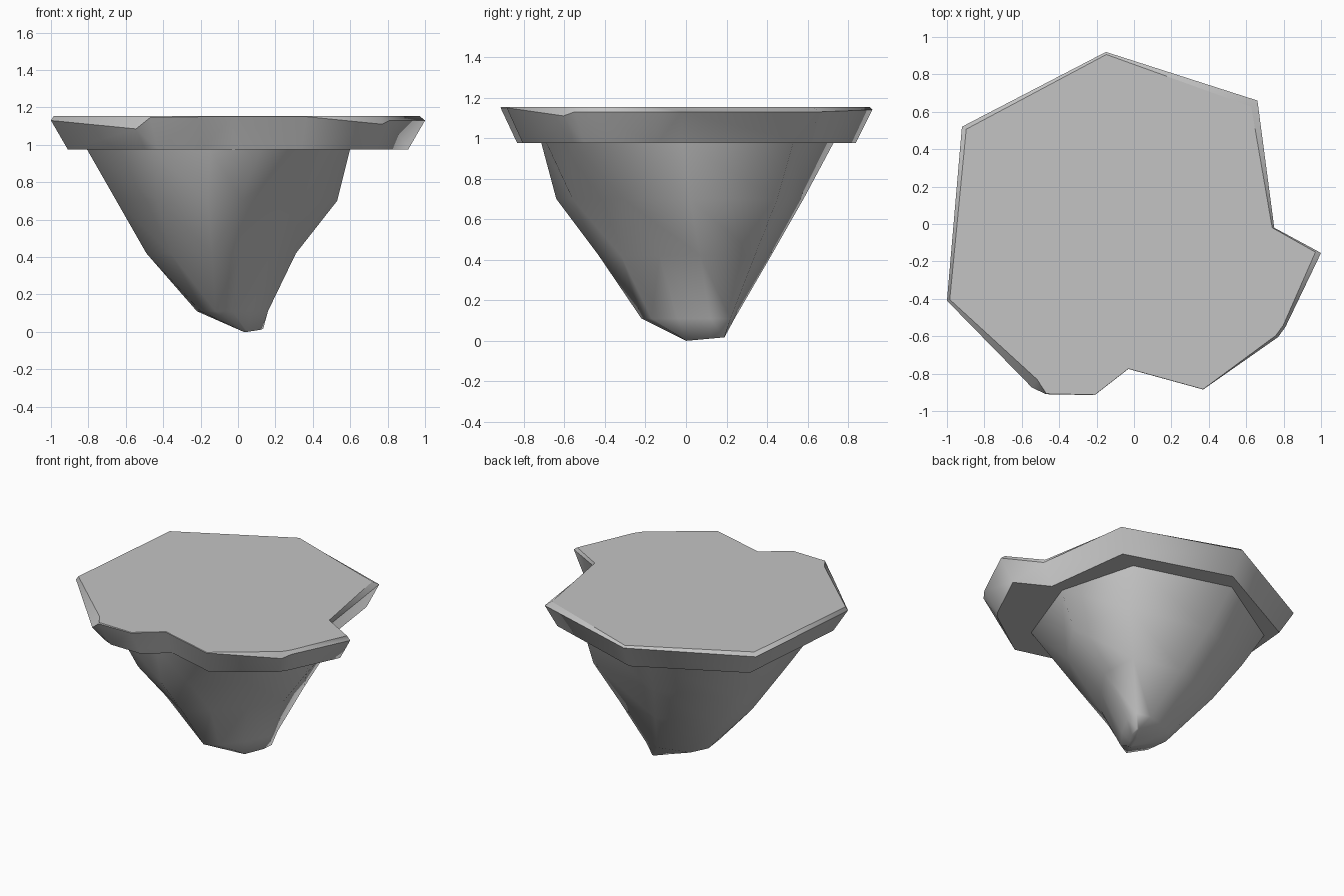
import bpy, bmesh

cube = bpy.data.objects.get("Cube")
if cube:
    bpy.data.objects.remove(cube)

GREY = (0.55, 0.55, 0.55)
stone = bpy.data.materials.new("grey stone")
stone.use_nodes = True
stone.diffuse_color = (*GREY, 1)
stone.node_tree.nodes["Principled BSDF"].inputs["Base Color"].default_value = (*GREY, 1)


def loft(name, rings, sharp_rings):
    """Skin a stack of equal-length point rings, smooth shaded except across the chosen rings."""
    bm = bmesh.new()
    loops = [[bm.verts.new(point) for point in ring] for ring in rings]
    for low, high in zip(loops, loops[1:]):
        for i in range(len(low)):
            j = (i + 1) % len(low)
            bm.faces.new((low[i], low[j], high[j], high[i]))
    bm.faces.new(loops[0][::-1])
    bm.faces.new(loops[-1])
    for index in sharp_rings:
        loop = loops[index]
        for a, b in zip(loop, loop[1:] + loop[:1]):
            bm.edges.get((a, b)).smooth = False
    bmesh.ops.triangulate(bm, faces=bm.faces[:])
    bmesh.ops.recalc_face_normals(bm, faces=bm.faces[:])
    for face in bm.faces:
        face.smooth = True
    mesh = bpy.data.meshes.new(name)
    bm.to_mesh(mesh)
    bm.free()
    mesh.materials.append(stone)
    obj = bpy.data.objects.new(name, mesh)
    bpy.context.collection.objects.link(obj)


# Ground slab: x, y, rim height and inset of the flat top at each corner
corners = [
    (-0.15, 0.92, 1.14, 0.015), (0.66, 0.66, 1.13, 0.05),
    (0.75, -0.02, 1.13, 0.015), (1.0, -0.155, 1.13, 0.03),
    (0.81, -0.55, 1.13, 0.015), (0.77, -0.605, 1.11, 0.015),
    (0.37, -0.885, 1.15, 0.002), (-0.03, -0.775, 1.15, 0.002),
    (-0.21, -0.915, 1.15, 0.002), (-0.47, -0.91, 1.145, 0.003),
    (-0.545, -0.875, 1.085, 0.05), (-1.0, -0.41, 1.13, 0.015),
    (-0.92, 0.52, 1.13, 0.025),
]
corners.reverse()
TAPER = 0.91
loft("ground_slab", [
    [(x * TAPER, y * TAPER, 0.975) for x, y, z, inset in corners],
    [(x, y, z) for x, y, z, inset in corners],
    [(x * (1 - inset), y * (1 - inset), 1.154) for x, y, z, inset in corners],
], (0, 1, 2))

# Hanging rock: cross-sections from the narrow tip ridge up to the slab
sections = {
    0.01: [(0.12, 0.12), (0.135, 0.19), (0.12, 0.19), (0.06, 0.1), (0.03, 0.02),
           (0.03, 0), (0.04, 0), (0.05, 0), (0.08, 0.05)],
    0.11: [(0.16, 0.12), (0.16, 0.22), (0.06, 0.24), (-0.16, 0.18), (-0.22, 0.06),
           (-0.2, -0.1), (-0.12, -0.22), (-0.03, -0.17), (0.07, -0.04)],
    0.42: [(0.31, 0.07), (0.29, 0.34), (-0.05, 0.42), (-0.44, 0.27), (-0.49, -0.05),
           (-0.36, -0.3), (-0.14, -0.43), (0.01, -0.32), (0.17, -0.13)],
    0.7: [(0.53, 0.02), (0.42, 0.45), (-0.15, 0.58), (-0.62, 0.35), (-0.65, -0.2),
          (-0.43, -0.52), (-0.16, -0.64), (0.02, -0.56), (0.31, -0.31)],
    0.98: [(0.6, -0.02), (0.45, 0.53), (-0.22, 0.73), (-0.79, 0.38), (-0.81, -0.33),
           (-0.46, -0.68), (-0.15, -0.715), (0.12, -0.69), (0.4, -0.57)],
}
# The tip ridge rises slightly towards the back
loft("hanging_rock", [
    [(x, y, z if z > 0.05 else 0.09 * max(y, 0)) for x, y in ring]
    for z, ring in sections.items()
], (4,))
